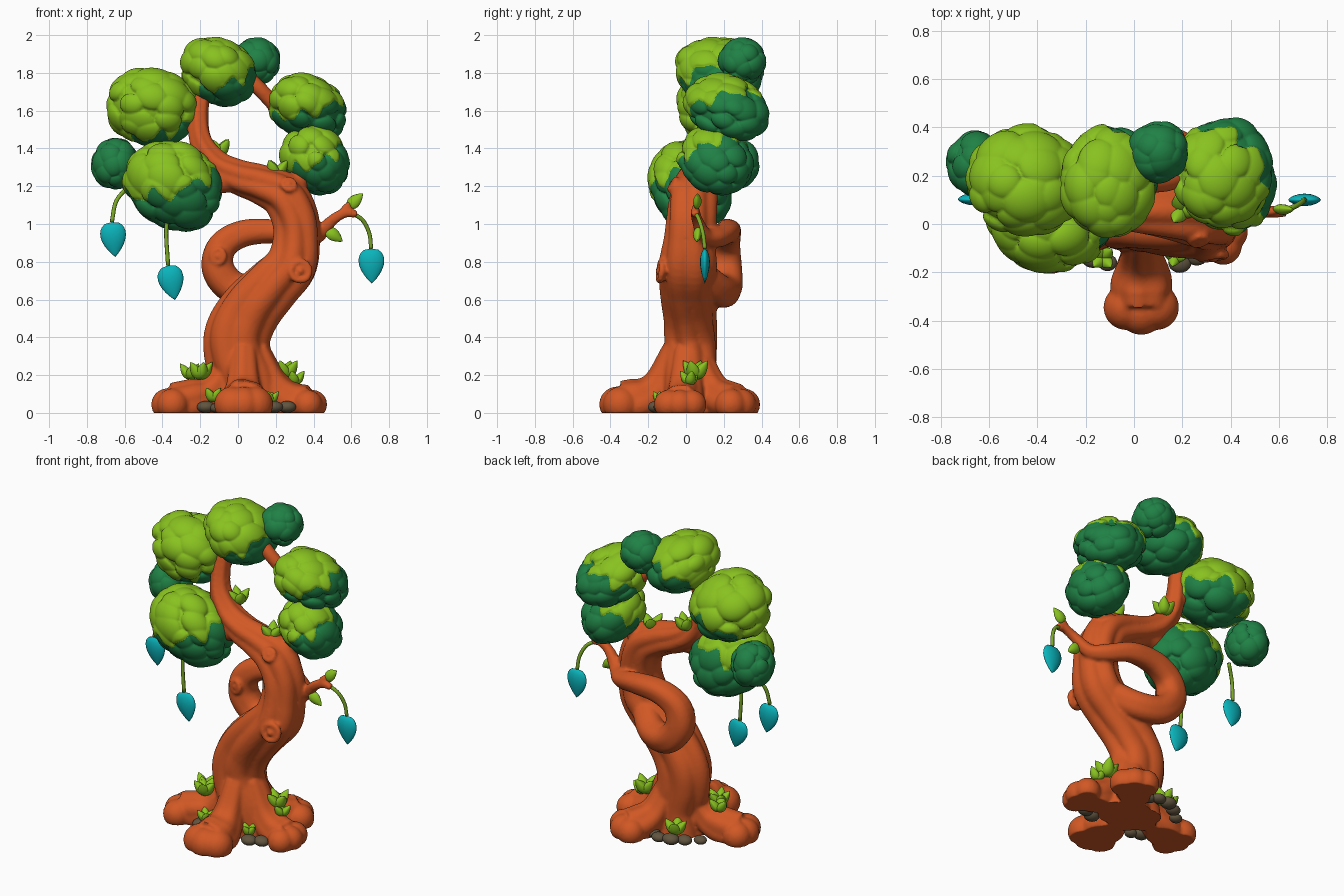
import bpy, bmesh, math, random
from mathutils import Vector, Matrix

if "Cube" in bpy.data.objects:
    bpy.data.objects.remove(bpy.data.objects["Cube"])

random.seed(4)


def material(name, rgb):
    m = bpy.data.materials.new(name)
    m.diffuse_color = (*rgb, 1)
    m.use_nodes = True
    m.node_tree.nodes["Principled BSDF"].inputs["Base Color"].default_value = m.diffuse_color
    return m


BARK = material("orange bark", (0.64, 0.098, 0.018))
LIGHT = material("light green", (0.25, 0.54, 0.014))
DARK = material("dark green", (0.014, 0.22, 0.06))
TEAL = material("teal leaf", (0.003, 0.46, 0.5))
STONE = material("grey brown stone", (0.12, 0.09, 0.05))
STEM = material("stem green", (0.2, 0.4, 0.02))


def finish(bm, name, *mats):
    bmesh.ops.recalc_face_normals(bm, faces=bm.faces[:])
    for f in bm.faces:
        f.smooth = True
    me = bpy.data.meshes.new(name)
    bm.to_mesh(me)
    bm.free()
    for m in mats:
        me.materials.append(m)
    ob = bpy.data.objects.new(name, me)
    bpy.context.collection.objects.link(ob)
    return ob


def sweep(bm, pts, sides=16, steps=6, groove=0.0, lobes=6, twist=0.0, flat=None):
    """Tube through (x, y, z, radius) points, optionally fluted; flat(z) scales its depth."""
    p = [Vector(q) for q in pts]
    p = [2 * p[0] - p[1]] + p + [2 * p[-1] - p[-2]]
    path = []
    for i in range(1, len(p) - 2):
        a, b, c, d = p[i - 1:i + 3]
        for k in range(steps):
            t = k / steps
            path.append(0.5 * (2 * b + (c - a) * t + (2 * a - 5 * b + 4 * c - d) * t * t
                               + (3 * b - a - 3 * c + d) * t ** 3))
    path.append(p[-2])
    pos = [q.to_3d() for q in path]
    n, rings = None, []
    for i, c in enumerate(pos):
        tan = (pos[min(i + 1, len(pos) - 1)] - pos[max(i - 1, 0)]).normalized()
        n = tan.orthogonal() if n is None else n - tan * n.dot(tan)
        n.normalize()
        b = tan.cross(n)
        ring = []
        for k in range(sides):
            a = 2 * math.pi * k / sides
            r = path[i][3] * (1 + groove * (2 * abs(math.sin(lobes / 2 * (a + twist * i))) - 1.2))
            o = r * (math.cos(a) * n + math.sin(a) * b)
            if flat:
                o.y *= flat(c.z)
            ring.append(bm.verts.new(c + o))
        rings.append(ring)
    for r, s in zip(rings, rings[1:]):
        for k in range(sides):
            j = (k + 1) % sides
            bm.faces.new((r[k], r[j], s[j], s[k]))
    bm.faces.new(rings[0][::-1])
    bm.faces.new(rings[-1])


def ball(bm, c, r, scale=(1, 1, 1), div=3):
    bmesh.ops.create_icosphere(bm, subdivisions=div, radius=r,
                               matrix=Matrix.Translation(c) @ Matrix.Diagonal((*scale, 1)))


def leaf(bm, base, along, face, width, length, thick):
    """Pointed lens-shaped leaf growing from base."""
    z = Vector(along).normalized()
    x = z.cross(Vector(face)).normalized()
    y = z.cross(x)
    rings = []
    for i in range(13):
        t = i / 12
        w = max(math.sin(math.pi * t ** 0.72) ** .85, 0.01)
        ring = []
        for k in range(16):
            c, s = math.cos(k * math.pi / 8), math.sin(k * math.pi / 8)
            h = length * (t - 0.1 * w * abs(c) * (1 - t) ** 2)
            ring.append(bm.verts.new(Vector(base) + x * (width * w * c)
                                     + y * (thick * w * s * (0.6 + 0.4 * abs(s))) + z * h))
        rings.append(ring)
    for r, q in zip(rings, rings[1:]):
        for k in range(16):
            j = (k + 1) % 16
            bm.faces.new((r[k], r[j], q[j], q[k]))
    bm.faces.new(rings[0])
    bm.faces.new(rings[-1])


# Trunk, loop, branches, roots and knots, fused into one wood surface
wood = bmesh.new()
sweep(wood, [(.05, .02, -.02, .19), (.05, .02, .15, .175), (.0, .025, .3, .168), (0, .025, .42, .168),
             (.07, .02, .55, .16), (.18, .01, .67, .148), (.28, .01, .78, .138), (.31, .02, .92, .122),
             (.3, .03, 1.04, .12), (.24, .04, 1.15, .117), (.12, .05, 1.21, .1), (0, .06, 1.25, .088),
             (-.11, .08, 1.31, .077), (-.19, .1, 1.42, .062), (-.21, .13, 1.55, .052),
             (-.19, .17, 1.74, .045)], sides=72, groove=.075, lobes=6, twist=.025,
      flat=lambda z: .82 + .25 * min(max((z - .5) / .3, 0), 1))
sweep(wood, [(.25, .06, .75, .08), (.12, .17, .655, .085), (-.02, .21, .66, .088), (-.105, .21, .76, .088),
             (-.085, .21, .88, .08), (.03, .22, .95, .072), (.2, .22, .96, .062), (.34, .17, .93, .052),
             (.42, .1, .94, .042), (.5, .06, 1.02, .03), (.57, .05, 1.06, .026), (.63, .05, 1.05, .02)],
      sides=32, groove=.04, lobes=4, twist=.03)
for b in ([(.55, .05, 1.05, .02), (.57, .05, 1.09, .018), (.6, .06, 1.11, .014)],
          [(.24, .04, 1.15, .08), (.31, .08, 1.22, .06), (.37, .12, 1.3, .05)],
          [(0, .06, 1.24, .07), (-.12, .05, 1.22, .06), (-.26, .03, 1.2, .05)],
          [(-.19, .11, 1.47, .05), (-.25, .14, 1.54, .045), (-.34, .17, 1.6, .04)],
          [(0, .18, 1.82, .04), (.11, .17, 1.72, .04), (.22, .2, 1.6, .04)]):
    sweep(wood, b)
for x, y, r, h in ((.03, -.335, .125, .33), (-.345, -.06, .112, .24), (.365, -.03, .102, .33), (.22, .265, .11, .3)):
    out = Vector((x - .03, y, 0))
    side = Vector((-out.y, out.x, 0)).normalized()
    mid, end = Vector((.03, .01, 0)), Vector((x, y, 0))
    sweep(wood, [(*(mid + out * .2 + Vector((0, 0, h))), .07), (*(mid + out * .45 + Vector((0, 0, h * .45))), .09),
                 (*(mid + out * .72 + Vector((0, 0, .065))), r), (*(end + Vector((0, 0, .05))), r * .95)],
          sides=32, groove=.05, lobes=6)
    for k in (-1, 0, 1):    # rounded toe lobes
        ball(wood, end + side * k * .062 + out.normalized() * (.03 - .02 * abs(k)) + Vector((0, 0, .045)), r * .76)
for c, nrm, r in (((.33, -.135, .75), (.15, -1, .1), .05), ((.27, -.07, 1.21), (.2, -.85, .5), .035),
                  ((-.105, .125, .83), (-.2, -1, 0), .036), ((.4, .06, 1.02), (1, .3, 0), .03)):
    q = Vector(nrm).to_track_quat('Z', 'Y')
    sweep(wood, [(*(Vector(c) + q @ Vector((r * math.cos(a * .7854), r * math.sin(a * .7854), 0))), r * .36)
                 for a in range(9)], sides=10, steps=3)
    ball(wood, c, r * .5)
tree = finish(wood, "trunk_and_roots", BARK)
mod = tree.modifiers.new("fuse", 'REMESH')
mod.mode, mod.voxel_size, mod.use_smooth_shade = 'VOXEL', 0.0105, True
mod = tree.modifiers.new("soften", 'SMOOTH')
mod.factor, mod.iterations = 0.5, 3
fused = bpy.data.meshes.new_from_object(tree.evaluated_get(bpy.context.evaluated_depsgraph_get()))
tree.modifiers.clear()
tree.data = fused
for v in fused.vertices:    # flat underside
    v.co.z = max(v.co.z, 0)
for f in fused.polygons:
    f.use_smooth = True


# Foliage: lumpy balls with a scalloped light cap over a dark body; lean shifts the underside
def foliage(name, c, rad, cap, thr, lumps, lean=(0, 0)):
    bm = bmesh.new()
    bmesh.ops.create_icosphere(bm, subdivisions=6, radius=1)
    cap = Vector(cap).normalized()
    centres = []
    for i in range(lumps):
        z = 1 - 2 * (i + .5) / lumps
        a, s = i * 2.39996, math.sqrt(1 - z * z)
        d = Vector((s * math.cos(a), s * math.sin(a), z)) + Vector([random.uniform(-.2, .2) for _ in 'xyz'])
        centres.append((d.normalized(), random.uniform(2, 3.3) / math.sqrt(lumps), random.uniform(.6, 1)))
    ph, val = random.uniform(0, 6), {}
    for v in bm.verts:
        d = v.co.normalized()
        h = 0
        for q, w, amp in centres:
            m = d.dot(q)
            if m > .7:
                h = max(h, amp * math.sqrt(max(0, 1 - 2 * (1 - m) / (w * w))))
        phi = math.atan2(d.y, d.x)
        val[v] = s = d.dot(cap) - thr - .13 * math.sin(7 * phi + ph) - .07 * math.sin(12 * phi + 2 * ph)
        f = .84 + .18 * h + .035 * min(max(s / .06, 0), 1)
        v.co = Vector(c) + Vector((d.x * rad[0] - d.z * lean[0], d.y * rad[1] - d.z * lean[1], d.z * rad[2])) * f
    for f in bm.faces:
        f.material_index = int(sum(val[v] for v in f.verts) > 0)
    finish(bm, name, DARK, LIGHT)


foliage("foliage_top", (-.1, .18, 1.805), (.205, .235, .19), (-.4, -.3, 1), -.15, 42, (.03, .02))
foliage("foliage_top_back", (.1, .3, 1.865), (.13, .13, .13), (0, 0, 1), 3, 28)
foliage("foliage_upper_left", (-.45, .18, 1.615), (.25, .23, .21), (-.3, -.3, 1), -.5, 42, (.02, .02))
foliage("foliage_lower_left", (-.34, .02, 1.2), (.26, .225, .245), (-.3, -.25, 1), .1, 46, (.04, .03))
foliage("foliage_far_left", (-.65, .25, 1.32), (.13, .14, .145), (0, 0, 1), 3, 28)
foliage("foliage_upper_right", (.37, .22, 1.61), (.21, .225, .185), (-.3, -.3, 1), .12, 40, (.04, .04))
foliage("foliage_lower_right", (.41, .16, 1.335), (.185, .2, .19), (-.35, -.35, 1), .22, 36, (.03, .02))

# Hanging teal leaves on thin stems
for i, (stem, tip) in enumerate((
        ([(-.58, .17, 1.2), (-.645, .12, 1.12), (-.668, .1, 1.01)], (.1, .05, -1)),
        ([(-.37, -.02, 1.06), (-.38, -.02, .95), (-.37, -.02, .78)], (.2, 0, -1)),
        ([(.6, .05, 1.06), (.66, .07, 1.02), (.695, .09, .95), (.705, .1, .87)], (.02, 0, -1)))):
    bm = bmesh.new()
    sweep(bm, [(*p, .011) for p in stem], sides=8)
    finish(bm, f"hanging_stem_{i}", STEM)
    bm = bmesh.new()
    leaf(bm, stem[-1], tip, (0, -1, 0), .068, .185, .026)
    finish(bm, f"teal_leaf_{i}", TEAL)

# Small sprigs on branches and between the roots
for i, (x, y, z, n, size) in enumerate((
        (-.2, -.05, .18, 5, .11), (-.25, .02, .18, 3, .1), (.25, .05, .18, 4, .12), (.3, .02, .15, 3, .09),
        (-.13, -.14, .06, 4, .09), (.17, -.13, .05, 4, .08), (-.06, .19, .05, 4, .11),
        (-.1, .15, 1.36, 4, .11), (.2, .06, 1.25, 3, .11))):
    bm = bmesh.new()
    for k in range(n):
        a = 2 * math.pi * (k + i * .37) / n
        leaf(bm, (x, y, z), (.65 * math.cos(a), .65 * math.sin(a), .9), (0, 0, 1), size * .32, size, size * .26)
    finish(bm, f"sprig_{i}", LIGHT)
for name, base, d in (("twig_leaf_upper", (.585, .06, 1.09), (.8, 0, .75)),
                      ("twig_leaf_lower", (.47, .06, .97), (.8, 0, -.6))):
    bm = bmesh.new()
    leaf(bm, base, d, (0, -1, .3), .034, .105, .022)
    finish(bm, name, LIGHT)

# Stones at the foot
bm = bmesh.new()
for x, y, r in ((-.17, -.14, .042), (-.11, -.16, .035), (.19, -.16, .042), (.26, -.13, .042),
                (-.13, .2, .04), (-.06, .24, .045), (.02, .25, .038), (.07, .22, .035), (-.2, .14, .035)):
    ball(bm, (x, y, r * .75), r, (1.15, 1, .75))
finish(bm, "stones", STONE)
